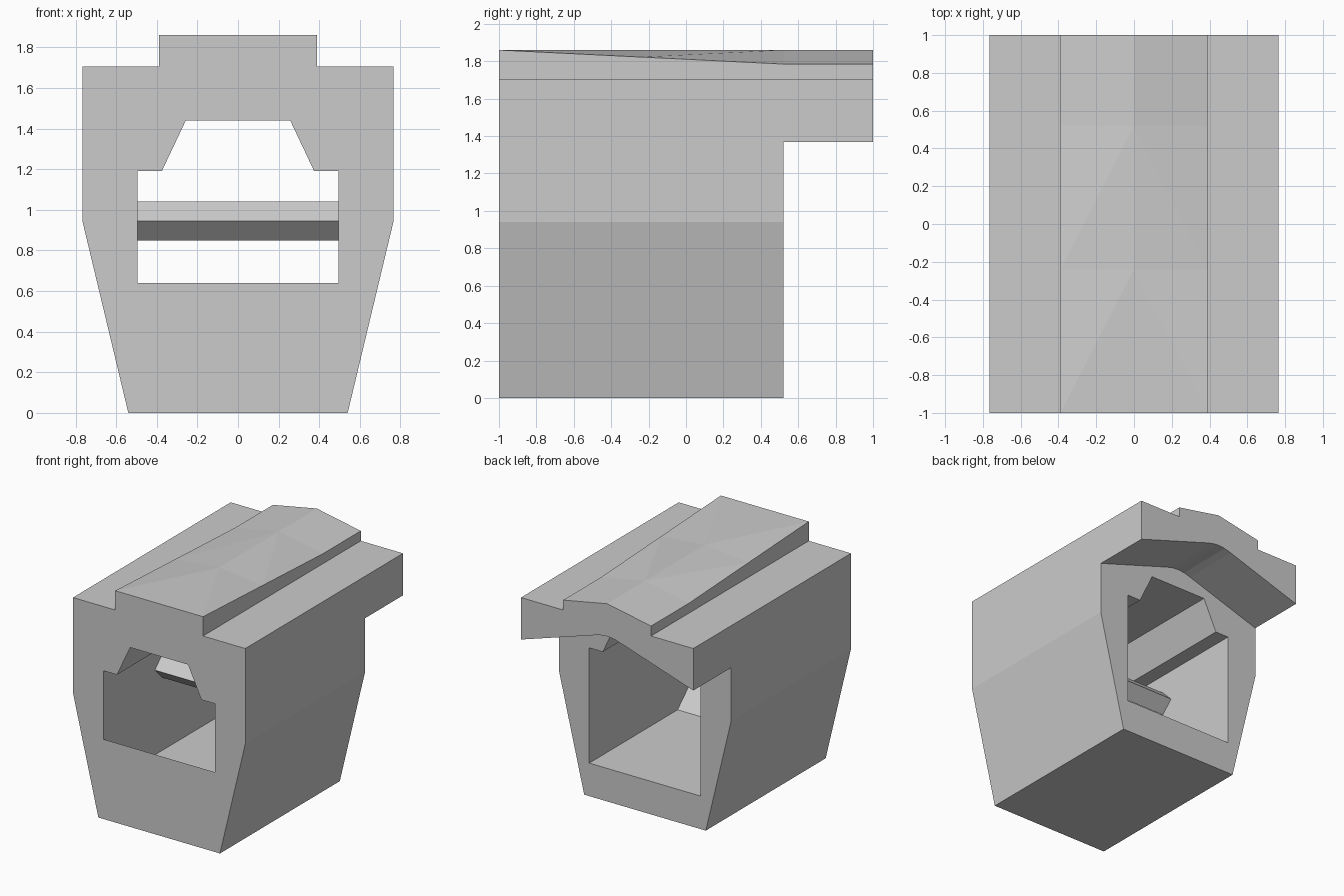
import bpy, bmesh, math

if "Cube" in bpy.data.objects:
    bpy.data.objects.remove(bpy.data.objects["Cube"])


def mirrored(half):
    """Half profile (x >= 0, bottom to top) -> closed symmetric outline."""
    return half + [(-x, z) for x, z in reversed(half) if x > 0]


def loft(name, rings):
    """Skin a list of (y, outline) sections and cap both ends."""
    bm = bmesh.new()
    loops = [[bm.verts.new((x, y, z)) for x, z in outline] for y, outline in rings]
    n = len(loops[0])
    for a, b in zip(loops, loops[1:]):
        for i in range(n):
            j = (i + 1) % n
            bm.faces.new((a[i], a[j], b[j], b[i]))
    bm.faces.new(loops[0])
    bm.faces.new(loops[-1])
    bmesh.ops.recalc_face_normals(bm, faces=bm.faces[:])
    bent = [f for f in bm.faces if len(f.verts) == 4]
    bmesh.ops.triangulate(bm, faces=bent)
    mesh = bpy.data.meshes.new(name)
    bm.to_mesh(mesh)
    bm.free()
    obj = bpy.data.objects.new(name, mesh)
    bpy.context.collection.objects.link(obj)
    return obj


def cut(target, cutter):
    cutter.hide_render = True
    mod = target.modifiers.new("cut", 'BOOLEAN')
    mod.operation = 'DIFFERENCE'
    mod.solver = 'EXACT'
    mod.object = cutter
    bpy.context.view_layer.objects.active = target
    bpy.ops.object.modifier_apply(modifier=mod.name)
    bpy.data.objects.remove(cutter)


# Outer housing: tapered sides, raised top strip that becomes a ridge at the rear
def shell(edge_z):
    return mirrored([(0.54, 0), (0.765, 0.94), (0.765, 1.705), (0.39, 1.705),
                     (0.39, edge_z), (0, 1.86)])


housing = loft("housing", [(-1, shell(1.86)), (-0.24, shell(1.8225)),
                           (0.52, shell(1.785)), (1, shell(1.785))])

# Space under the rear overhang, with a softly rounded crest
under = mirrored([(0.9, -0.2), (0.9, 1.322), (0.765, 1.368), (0.12, 1.575),
                  (0.06, 1.592), (0, 1.598)])
cut(housing, loft("overhang_cutter", [(0.52, under), (1.2, under)]))


# Through cavity: notched ceiling, floor ramping up to the front sill
def cavity(floor_z):
    return mirrored([(0.495, floor_z), (0.495, 1.19), (0.375, 1.19), (0.257, 1.44)])


cut(housing, loft("cavity_cutter", [(-1.1, cavity(0.64)), (-1, cavity(0.64)),
                                    (-0.6, cavity(0.265)), (0.7, cavity(0.265))]))

# Diamond-section bar across the cavity
bpy.ops.mesh.primitive_cylinder_add(vertices=4, radius=0.097, depth=0.99,
                                    location=(0, -0.25, 0.945),
                                    rotation=(0, math.pi / 2, 0))
bpy.context.object.name = "cross_bar"
